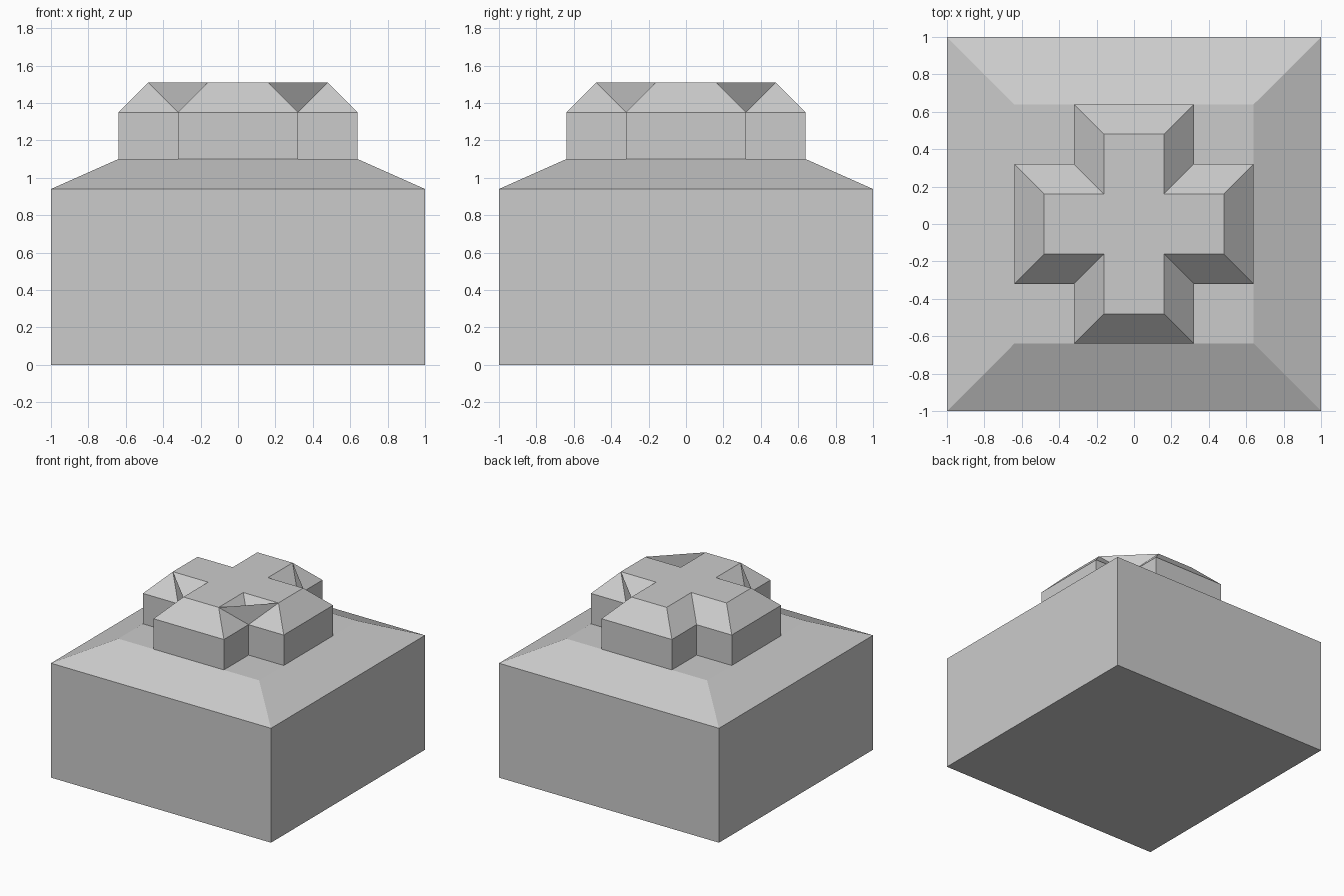
import bpy

if "Cube" in bpy.data.objects:
    bpy.data.objects.remove(bpy.data.objects["Cube"])


def square(r):
    return [(-r, -r), (r, -r), (r, r), (-r, r)]


def cross(w, r):
    # plus-shaped outline: arm half width w, arm reach r
    return [(-w, -r), (w, -r), (w, -w), (r, -w), (r, w), (w, w),
            (w, r), (-w, r), (-w, w), (-r, w), (-r, -w), (-w, -w)]


def make(name, verts, faces):
    mesh = bpy.data.meshes.new(name)
    mesh.from_pydata(verts, [], faces)
    mesh.update()
    obj = bpy.data.objects.new(name, mesh)
    bpy.context.collection.objects.link(obj)
    return obj


def loft(name, layers, bottom=True):
    # join stacked outlines of equal point count with quads, then cap
    n = len(layers[0][0])
    verts = [(x, y, z) for outline, z in layers for x, y in outline]
    faces = []
    for k in range(len(layers) - 1):
        a, b = k * n, (k + 1) * n
        for i in range(n):
            j = (i + 1) % n
            faces.append((a + i, a + j, b + j, b + i))
    top = (len(layers) - 1) * n
    faces.append(tuple(range(top, top + n)))
    if bottom:
        faces.append(tuple(reversed(range(n))))
    return make(name, verts, faces)


BASE_Z, DECK_Z, WALL_Z, TOP_Z = 0.94, 1.10, 1.35, 1.51

# Square block with a shallow sloped shoulder
loft("base_block", [(square(1.0), 0), (square(1.0), BASE_Z), (square(0.64), DECK_Z)])

# Cross-shaped cap with a 45 degree bevelled rim
loft("cross_cap", [(cross(0.32, 0.64), DECK_Z), (cross(0.32, 0.64), WALL_Z),
                   (cross(0.16, 0.48), TOP_Z)], bottom=False)

# Thin upright webs closing three of the four inner notches
for name, sx, sy in (("front_right", 1, -1), ("back_right", 1, 1), ("front_left", -1, -1)):
    verts = [(sx * 0.48, sy * 0.16, TOP_Z), (sx * 0.16, sy * 0.48, TOP_Z),
             (sx * 0.32, sy * 0.32, WALL_Z)]
    face = (0, 1, 2) if sx * sy < 0 else (0, 2, 1)
    if sx * sy > 0:
        face = face[::-1]
    # wind each web so it faces out of its notch
    web = make("notch_web_" + name, verts, [face])
    normal = web.data.polygons[0].normal
    if normal.x * sx + normal.y * sy < 0:
        web.data.flip_normals()
